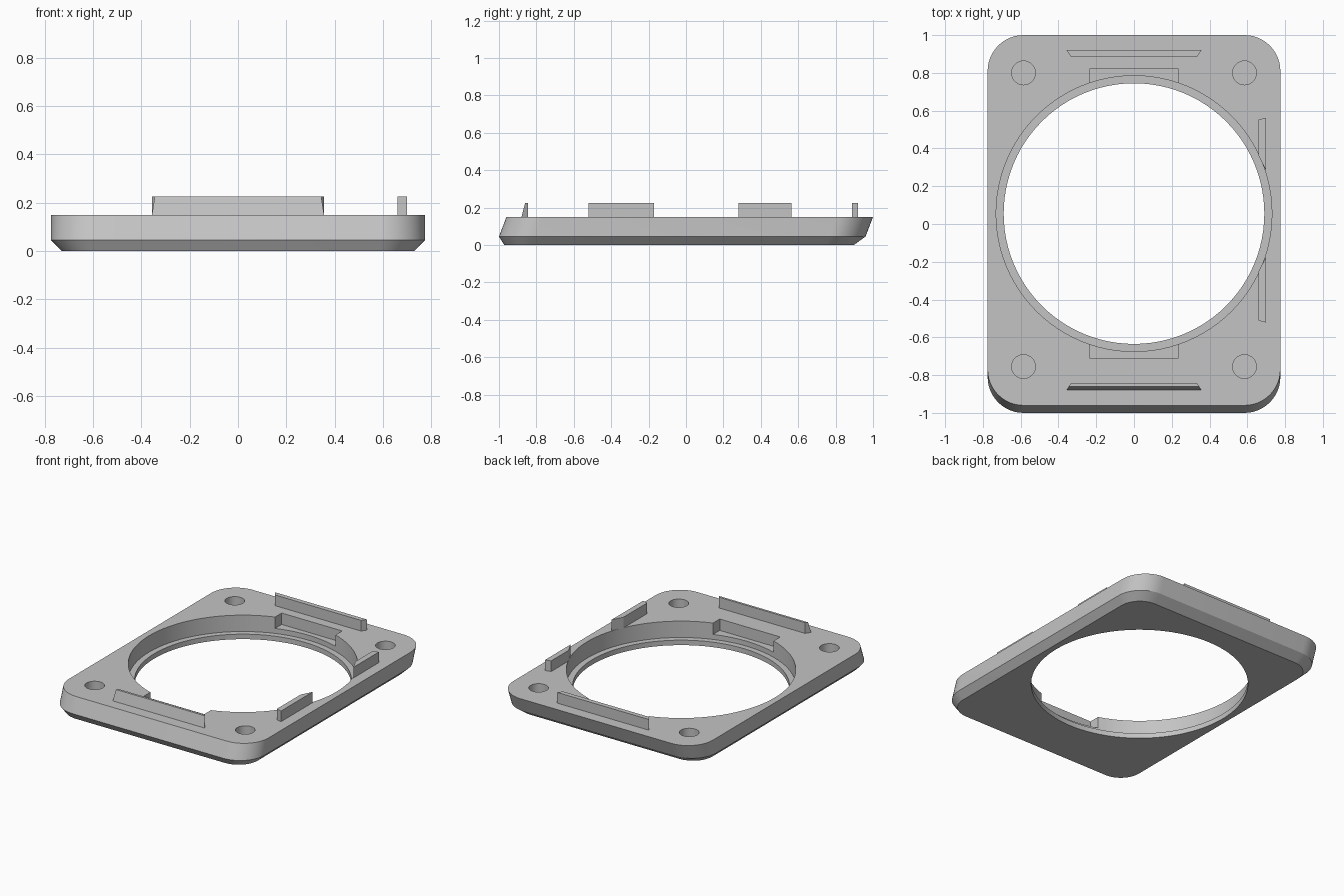
import bpy, bmesh, math

old = bpy.data.objects.get("Cube")
if old:
    bpy.data.objects.remove(old, do_unlink=True)

grey = bpy.data.materials.new("plain_grey")
grey.use_nodes = True
colour = (0.55, 0.55, 0.55, 1)
grey.diffuse_color = colour
grey.node_tree.nodes["Principled BSDF"].inputs["Base Color"].default_value = colour


def loft(name, loops):
    """Closed solid through (z, outline) loops that have equal point counts."""
    bm = bmesh.new()
    rings = [[bm.verts.new((x, y, z)) for x, y in pts] for z, pts in loops]
    n = len(rings[0])
    for a, b in zip(rings, rings[1:]):
        for i in range(n):
            j = (i + 1) % n
            bm.faces.new((a[i], a[j], b[j], b[i]))
    bm.faces.new(rings[0][::-1])
    bm.faces.new(rings[-1])
    bmesh.ops.recalc_face_normals(bm, faces=bm.faces)
    mesh = bpy.data.meshes.new(name)
    bm.to_mesh(mesh)
    bm.free()
    ob = bpy.data.objects.new(name, mesh)
    bpy.context.collection.objects.link(ob)
    mesh.materials.append(grey)
    return ob


def arc(cx, cy, r, start, sweep, n):
    return [(cx + r * math.cos(start + sweep * i / n),
             cy + r * math.sin(start + sweep * i / n)) for i in range(n + 1)]


def rounded(hx, hy, r, cy):
    pts = []
    for k, (sx, sy) in enumerate([(1, 1), (-1, 1), (-1, -1), (1, -1)]):
        pts += arc(sx * (hx - r), cy + sy * (hy - r), r, k * math.pi / 2, math.pi / 2, 12)
    return pts


def circle(cx, cy, r, n):
    return arc(cx, cy, r, 0, math.tau, n)[:-1]


def rect(x0, x1, y0, y1):
    return [(x0, y0), (x1, y0), (x1, y1), (x0, y1)]


def activate(ob):
    bpy.ops.object.select_all(action="DESELECT")
    ob.select_set(True)
    bpy.context.view_layer.objects.active = ob


def cut(ob, z0, outline):
    cutter = loft("cutter", [(z0, outline), (0.3, outline)])
    cutter.hide_render = True
    mod = ob.modifiers.new("cut", "BOOLEAN")
    mod.operation = "DIFFERENCE"
    mod.solver = "EXACT"
    mod.object = cutter
    activate(ob)
    bpy.ops.object.modifier_apply(modifier=mod.name)
    bpy.data.objects.remove(cutter, do_unlink=True)


# Leaning plate with a chamfered underside
TOP, HOLE_Y = 0.15, 0.055
plate = loft("frame_plate", [
    (0, rounded(0.73, 0.935, 0.15, -0.037)),
    (0.045, rounded(0.775, 0.98, 0.19, -0.02)),
    (TOP, rounded(0.775, 0.98, 0.19, 0.02)),
])

# Round opening with a stepped ledge
cut(plate, -0.1, circle(0, HOLE_Y, 0.69, 96))
cut(plate, 0.035, circle(0, HOLE_Y, 0.73, 96))

# Notches beside the opening, front and back
for s in (-1, 1):
    ys = sorted((HOLE_Y + s * 0.6, HOLE_Y + s * 0.765))
    cut(plate, 0.07, rect(-0.235, 0.235, *ys))

# Blind corner holes
for sx in (-1, 1):
    for y in (-0.755, 0.8):
        cut(plate, 0.05, circle(sx * 0.585, y, 0.063, 32))

activate(plate)
bpy.ops.object.shade_smooth_by_angle(angle=math.radians(30))


# Raised tabs, wider on their outer side
def tab(name, low, high=None):
    loft(name, [(TOP - 0.002, low), (0.225, high or low)])


def bar(y_out, y_in, half_out):
    return [(-half_out, y_out), (half_out, y_out), (0.335, y_in), (-0.335, y_in)]


tab("front_tab", bar(-0.88, -0.844, 0.357), bar(-0.86, -0.844, 0.345))
tab("back_tab", bar(0.92, 0.887, 0.357))
tab("left_back_tab", [(0.7, 0.28), (0.7, 0.563), (0.66, 0.553), (0.66, 0.36)])
tab("left_front_tab", [(0.7, -0.522), (0.7, -0.172), (0.66, -0.25), (0.66, -0.512)])
